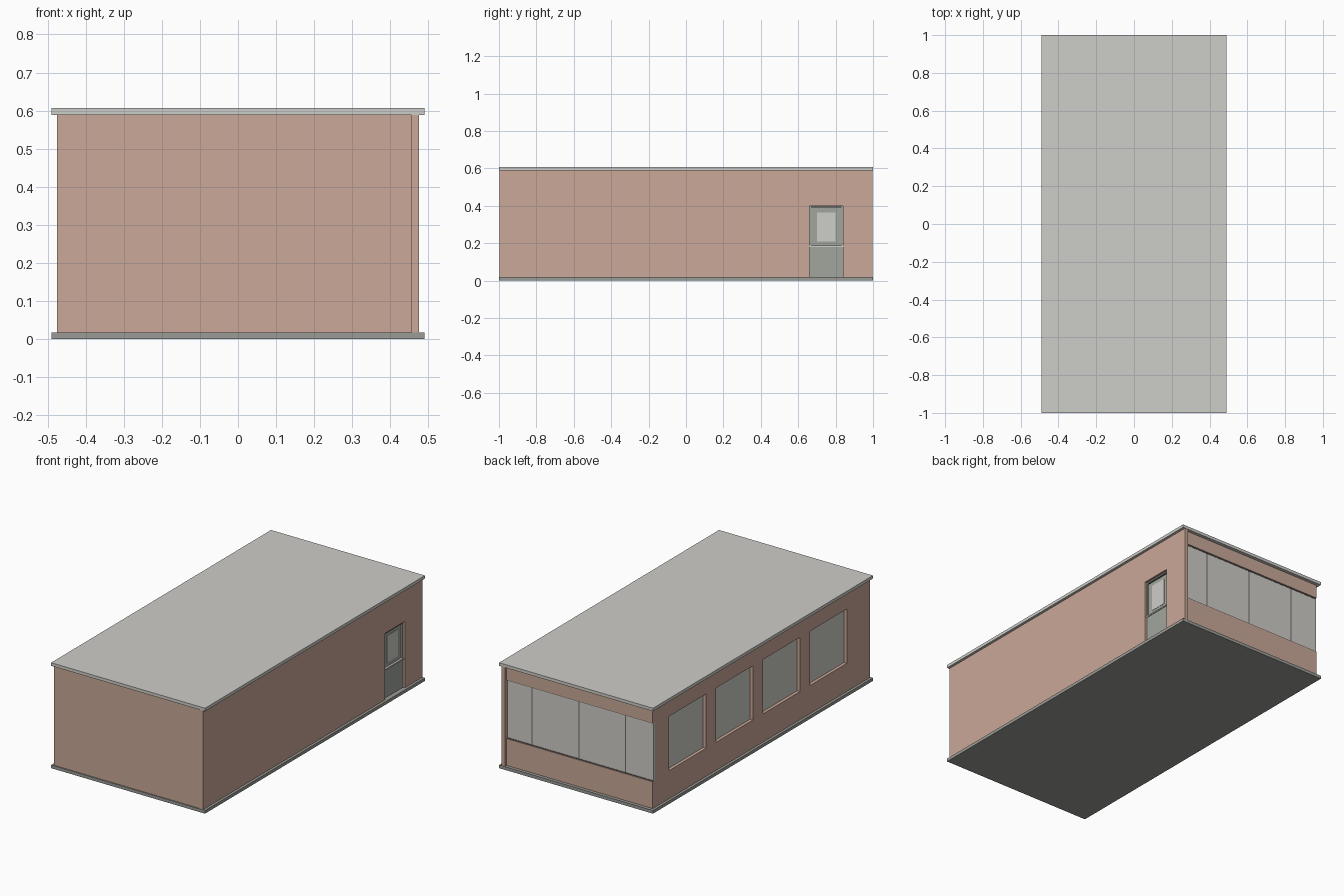
import bpy

if "Cube" in bpy.data.objects:
    bpy.data.objects.remove(bpy.data.objects["Cube"])

# ---- colours ----
def lin(c):
    c /= 255
    return c / 12.92 if c <= 0.04045 else ((c + 0.055) / 1.055) ** 2.4

def material(name, r, g, b):
    m = bpy.data.materials.new(name)
    m.diffuse_color = (lin(r), lin(g), lin(b), 1)
    m.use_nodes = True
    m.node_tree.nodes["Principled BSDF"].inputs["Base Color"].default_value = m.diffuse_color
    return m

BRICK = material("brick", 202, 168, 152)
PALE = material("pale_grey", 206, 205, 200)
SLAB = material("slab_grey", 155, 155, 151)
DOOR = material("door_grey", 162, 165, 158)
DARK = material("dark_frame", 105, 104, 100)

# ---- helpers ----
def box(name, mat, x, y, z):
    """Box from (min, max) ranges on each axis."""
    x0, x1 = x
    y0, y1 = y
    z0, z1 = z
    v = [(a, b, c) for a in (x0, x1) for b in (y0, y1) for c in (z0, z1)]
    f = [(0, 1, 3, 2), (4, 6, 7, 5), (0, 4, 5, 1), (2, 3, 7, 6), (0, 2, 6, 4), (1, 5, 7, 3)]
    me = bpy.data.meshes.new(name)
    me.from_pydata(v, [], f)
    me.materials.append(mat)
    ob = bpy.data.objects.new(name, me)
    bpy.context.collection.objects.link(ob)
    return ob

def pierced_wall(name, x, y_range, z_range, openings):
    """Wall along y made of piers between openings plus bands above and below."""
    y = y_range[0]
    for i, (a, b, low, high) in enumerate(openings):
        box(f"{name}_pier_{i}", BRICK, x, (y, a), z_range)
        if low > z_range[0]:
            box(f"{name}_sill_{i}", BRICK, x, (a, b), (z_range[0], low))
        box(f"{name}_lintel_{i}", BRICK, x, (a, b), (high, z_range[1]))
        y = b
    box(f"{name}_pier_end", BRICK, x, (y, y_range[1]), z_range)

Z0, Z1 = 0.018, 0.589
WALL = (Z0, Z1)

# ---- slabs ----
box("floor_slab", SLAB, (-0.49, 0.49), (-1, 1), (0, Z0))
box("roof_slab", PALE, (-0.49, 0.49), (-1, 1), (Z1, 0.607))

# ---- front wall ----
box("front_wall", BRICK, (-0.475, 0.46), (-0.994, -0.974), WALL)

# ---- left wall with four windows ----
wins = [(-0.785 + 0.427 * i, -0.45 + 0.427 * i, 0.18, 0.492) for i in range(4)]
pierced_wall("left_wall", (-0.475, -0.452), (-0.98, 0.96), WALL, wins)
for i, (a, b, low, high) in enumerate(wins):
    box(f"side_window_{i}", PALE, (-0.457, -0.452), (a, b), (low, high))

# ---- right wall with door opening ----
pierced_wall("right_wall", (0.455, 0.475), (-0.998, 0.998), WALL, [(0.66, 0.84, Z0, 0.40)])

# ---- door ----
box("door_lower_panel", DOOR, (0.445, 0.463), (0.66, 0.84), (Z0, 0.18))
box("door_ledge", PALE, (0.445, 0.468), (0.66, 0.84), (0.18, 0.187))
box("door_upper_panel", DOOR, (0.445, 0.456), (0.66, 0.84), (0.187, 0.40))
box("door_glass", PALE, (0.455, 0.458), (0.70, 0.80), (0.21, 0.365))
for y in (0.66, 0.832):
    box("door_frame_side", DOOR, (0.45, 0.464), (y, y + 0.008), (0.187, 0.40))
box("door_frame_top", DARK, (0.45, 0.464), (0.668, 0.832), (0.388, 0.40))

# ---- back wall with full width window strip ----
LOW, HIGH = 0.172, 0.51
box("back_wall_lower", BRICK, (-0.475, 0.457), (0.955, 0.981), (Z0, LOW))
box("back_wall_upper", BRICK, (-0.475, 0.457), (0.955, 0.981), (HIGH, Z1))
edges = [-0.475, -0.298, 0, 0.298, 0.457]
for i in range(4):
    box(f"strip_window_{i}", PALE, (edges[i] + 0.003 * (i > 0), edges[i + 1] - 0.003 * (i < 3)),
        (0.955, 0.975), (LOW, HIGH))
for i in (1, 2, 3):
    box(f"strip_divider_{i}", DARK, (edges[i] - 0.003, edges[i] + 0.003), (0.955, 0.974), (LOW, HIGH))
for z in (LOW, HIGH - 0.005):
    box("strip_rail", DARK, (-0.474, 0.456), (0.96, 0.977), (z, z + 0.005))
